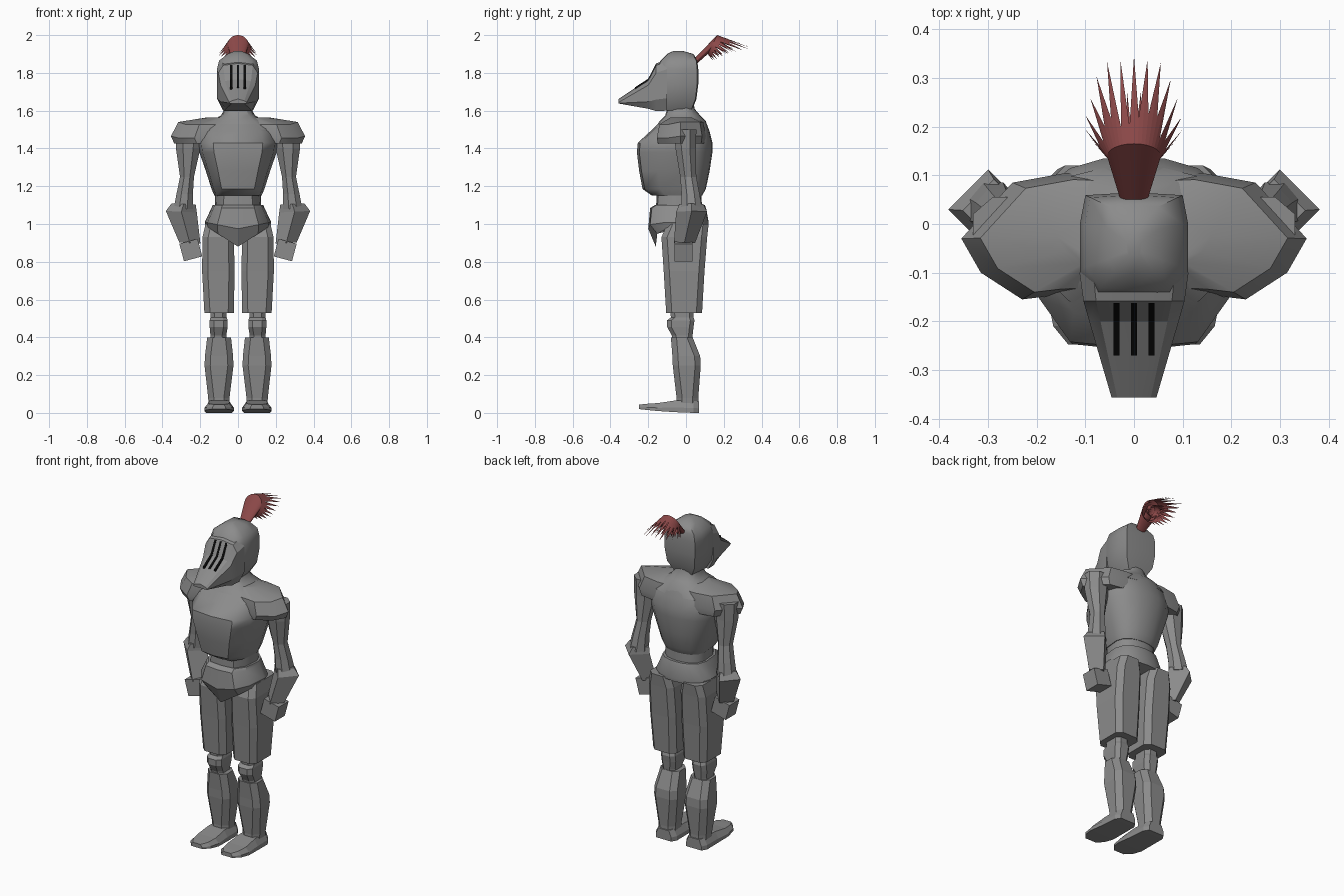
import bpy, bmesh, math, random
from mathutils import Matrix, Vector

if "Cube" in bpy.data.objects:
    bpy.data.objects.remove(bpy.data.objects["Cube"])

random.seed(4)


def material(name, color):
    m = bpy.data.materials.new(name)
    m.diffuse_color = color
    m.use_nodes = True
    m.node_tree.nodes["Principled BSDF"].inputs["Base Color"].default_value = m.diffuse_color
    return m


steel = material("steel", (.26, .26, .26, 1))
black = material("black", (.003, .003, .003, 1))
red = material("plume_red", (.26, .065, .065, 1))


def loft(name, rings, mirror=False, caps=True, mat=steel, smooth=None):
    """Skin equal-length closed rings of points; optionally mirror in x."""
    bm = bmesh.new()
    rows = [[bm.verts.new(p) for p in r] for r in rings]
    n = len(rows[0])
    for a, b in zip(rows, rows[1:]):
        for i in range(n):
            j = (i + 1) % n
            bm.faces.new((a[i], a[j], b[j], b[i]))
    if caps:
        bm.faces.new(rows[0])
        bm.faces.new(rows[-1])
    bmesh.ops.recalc_face_normals(bm, faces=bm.faces)
    me = bpy.data.meshes.new(name)
    bm.to_mesh(me)
    bm.free()
    ob = bpy.data.objects.new(name, me)
    bpy.context.collection.objects.link(ob)
    me.materials.append(mat)
    if smooth:
        bpy.ops.object.select_all(action='DESELECT')
        ob.select_set(True)
        bpy.context.view_layer.objects.active = ob
        bpy.ops.object.shade_smooth_by_angle(angle=math.radians(smooth))
    if mirror:
        mod = ob.modifiers.new("mirror", 'MIRROR')
        mod.use_mirror_merge = False
    return ob


def body(half, z, w, f, b, cy=0, drop=0):
    """Symmetric ring from a unit half outline: half width, front and back depth."""
    pts = half + [(-u, v) for u, v in half[-2:0:-1]]
    return [(u * w, cy + v * (f if v < 0 else b),
             z - (drop * (1 - abs(u)) if v < -.3 else 0)) for u, v in pts]


def box(z, x0, x1, y0, y1, c=.03):
    """Chamfered rectangle at height z."""
    return [(x0 + c, y0, z), (x1 - c, y0, z), (x1, y0 + c, z), (x1, y1 - c, z),
            (x1 - c, y1, z), (x0 + c, y1, z), (x0, y1 - c, z), (x0, y0 + c, z)]


def ngon(x, y, z, rx, ry, n=4, tilt=0, turn=0):
    """Regular ring, sheared in z along x by tilt."""
    out = []
    for i in range(n):
        a = 2 * math.pi * i / n + turn
        dx = rx * math.cos(a)
        out.append((x + dx, y + ry * math.sin(a), z + dx * tilt))
    return out


# Torso
TORSO = [(0, -1), (.62, -.95), (.92, -.6), (1, 0), (.88, .5), (.62, .82), (.3, .96), (0, 1)]
loft("cuirass", [body(TORSO, *r) for r in (
    (1.15, .125, .18, .085), (1.185, .14, .23, .105), (1.28, .17, .248, .125),
    (1.38, .205, .26, .14), (1.43, .212, .255, .14), (1.49, .2, .19, .125),
    (1.535, .15, .145, .108))], smooth=40)
loft("gorget", [body(TORSO, *r) for r in (
    (1.5, .21, .17, .12), (1.545, .14, .14, .105), (1.575, .09, .11, .075),
    (1.61, .07, .1, .045), (1.66, .06, .09, .04))], smooth=40)
loft("waist", [body(TORSO, 1.04, .125, .16, .085), body(TORSO, 1.18, .12, .155, .082)], smooth=40)
loft("fauld", [body(TORSO, 1.1, .135, .165, .1), body(TORSO, 1.085, .14, .19, .106),
               body(TORSO, 1.01, .176, .2, .12, 0, .035),
               body(TORSO, .99, .172, .16, .118, 0, .11)], smooth=30)

# Shoulder plates, meeting at the middle
SHOULDER = [(0, .1), (.14, .105), (.25, .085), (.355, -.03), (.315, -.1),
            (.23, -.155), (.17, -.148), (0, -.14)]


def shoulder(z, s, front=0):
    return [(x * s, -.02 + (y + .02) * s, z - (front if y < -.05 else 0))
            for x, y in SHOULDER]


loft("pauldron", [shoulder(1.425, .95), shoulder(1.465, 1, .01),
                  shoulder(1.54, .89, .012), shoulder(1.565, .45)], mirror=True, smooth=30)

# Arms
loft("upper_arm", [ngon(x, y, z, rx, ry, 8, 0, math.pi / 8) for x, y, z, rx, ry in (
    (.262, -.005, 1.5, .075, .065), (.264, -.002, 1.4, .07, .058),
    (.27, .012, 1.25, .04, .046), (.282, .024, 1.16, .047, .052),
    (.29, .03, 1.08, .055, .06))], mirror=True)
loft("gauntlet_cuff", [ngon(x, y, z, r, r, 4, .05) for x, y, z, r in (
    (.255, -.008, .9, .056), (.3, .03, 1.065, .082), (.288, .028, 1.105, .064))], mirror=True)
tilt = Matrix.Translation((.25, -.013, .862)) @ Matrix.Rotation(math.radians(15), 4, 'Y')
loft("hand", [[tilt @ Vector((x, y, z)) for x, y in
               ((-.05, -.047), (.05, -.047), (.05, .047), (-.05, .047))]
              for z in (-.048, .048)], mirror=True)

# Legs
loft("thigh_plate", [box(z, *r) for z, *r in (
    (.53, .022, .178, -.105, .085), (.75, .018, .19, -.118, .098),
    (.93, .022, .188, -.13, .112), (1.0, .04, .172, -.1, .12))], mirror=True)
loft("knee", [box(z, *r, .022) for z, *r in (
    (.38, .06, .148, -.07, .03), (.41, .062, .146, -.075, .035), (.455, .055, .15, -.1, .04),
    (.49, .055, .15, -.1, .045), (.505, .06, .146, -.08, .04), (.56, .06, .146, -.085, .04))],
    mirror=True)
loft("greave", [box(z, *r) for z, *r in (
    (.03, .045, .155, -.05, .065), (.08, .045, .158, -.05, .065),
    (.25, .024, .177, -.07, .078), (.3, .026, .175, -.072, .075),
    (.4, .037, .163, -.08, .035))], mirror=True)
# Feet, skinned from heel to toe: y, half width, sole z, top z
loft("foot", [[(.1 - w, y, a), (.1 + w, y, a), (.1 + w, y, a + (b - a) * .4),
               (.1 + .72 * w, y, b), (.1 - .72 * w, y, b), (.1 - w, y, a + (b - a) * .4)]
              for y, w, a, b in ((.07, .05, 0, .06), (.04, .068, 0, .065), (-.06, .072, .004, .065),
                                 (-.15, .078, .01, .052), (-.21, .066, .016, .048),
                                 (-.248, .035, .02, .044))], mirror=True)

# Helmet
SKULL = [(0, -1), (.7, -.95), (1, -.45), (1, .45), (.9, .95), (0, 1)]
loft("helmet", [body(SKULL, z, w, f, b, -.05) for z, w, f, b in (
    (1.6, .062, .1, .08), (1.66, .1, .112, .105), (1.74, .111, .115, .115),
    (1.82, .111, .11, .115), (1.865, .1, .085, .11), (1.9, .055, .05, .09),
    (1.917, .015, .015, .03))], smooth=50)
# Beaked visor, skinned from brow to tip: y, half width, bottom, side, top
loft("visor", [[(-.7 * w, y, b), (.7 * w, y, b), (w, y, b + .3 * (m - b)), (w, y, m), (.75 * w, y, t),
                (0, y, t + .01), (-.75 * w, y, t), (-w, y, m), (-w, y, b + .3 * (m - b))]
               for y, w, b, m, t in ((-.1, .112, 1.6, 1.82, 1.86), (-.158, .104, 1.598, 1.8, 1.84),
                                     (-.2, .092, 1.61, 1.735, 1.757),
                                     (-.357, .046, 1.638, 1.644, 1.652))], smooth=25)
for sx in (-.036, 0, .036):
    loft("visor_slit", [[(sx - .006, y, z - .025), (sx + .006, y, z - .025),
                         (sx + .006, y, z), (sx - .006, y, z)]
                        for y, z in ((-.162, 1.843), (-.2, 1.769), (-.27, 1.724))], mat=black)

# Plume: funnels of feathers that open from a stem and end in spikes
N = 44
for name, k in (("plume", 1), ("plume_inner", .5)):
    base, crest, tip = [], [], []
    for i in range(N):
        a = 2 * math.pi * i / N
        u, v = k * math.cos(a), k * math.sin(a)
        base.append((.028 * u, .05, 1.862 + .02 * v))
        c = Vector((.055 * u, .14 + .025 * v, 1.95 + .05 * v))
        t = Vector((.103 * u, .205 + (.155 if v > 0 else .06) * v, 1.895 + .035 * v))
        crest.append(c)
        reach = random.uniform(.9, 1) if i % 2 else random.uniform(.15, .4)
        tip.append(c.lerp(t, reach))
    loft(name, [base, crest, tip], caps=False, mat=red)
